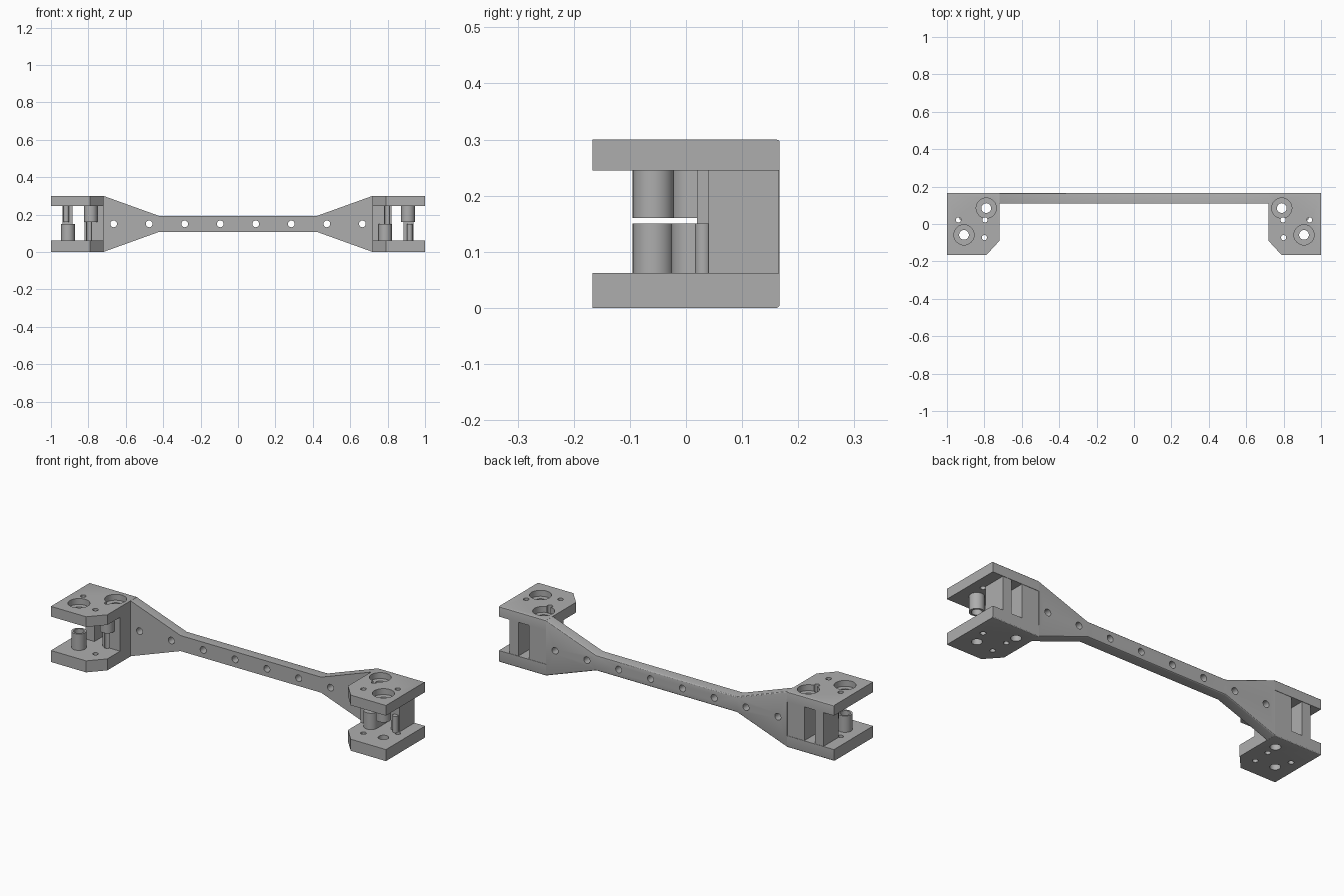
import bpy, bmesh, math

if "Cube" in bpy.data.objects:
    bpy.data.objects.remove(bpy.data.objects["Cube"])

GREY = (0.42, 0.42, 0.42, 1)
mat = bpy.data.materials.new("plain grey")
mat.use_nodes = True
mat.diffuse_color = GREY
mat.node_tree.nodes["Principled BSDF"].inputs["Base Color"].default_value = GREY

BACK, FRONT, H = 0.167, -0.167, 0.3
LOW, HIGH = 0.062, 0.245      # inner faces of the two end plates
MID = H / 2
INNER, OUTER = (0.79, 0.085), (0.909, -0.058)   # main bolt axes


def prism(name, pts, lo, hi, axis="z"):
    """Extrude a flat outline along z or y."""
    bm = bmesh.new()
    place = (lambda p, d: (p[0], p[1], d)) if axis == "z" else (lambda p, d: (p[0], d, p[1]))
    face = bm.faces.new([bm.verts.new(place(p, lo)) for p in pts])
    ext = bmesh.ops.extrude_face_region(bm, geom=[face])["geom"]
    vec = (0, 0, hi - lo) if axis == "z" else (0, hi - lo, 0)
    bmesh.ops.translate(bm, vec=vec, verts=[v for v in ext if isinstance(v, bmesh.types.BMVert)])
    bmesh.ops.recalc_face_normals(bm, faces=bm.faces)
    me = bpy.data.meshes.new(name)
    bm.to_mesh(me)
    bm.free()
    me.materials.append(mat)
    ob = bpy.data.objects.new(name, me)
    bpy.context.collection.objects.link(ob)
    return ob


def stadium(x, y0, y1, r, n=16):
    """Outline of a slot running along the second axis."""
    arc = [math.pi * i / n for i in range(n + 1)]
    pts = [(x + r * math.cos(a), y1 + r * math.sin(a)) for a in arc]
    pts += [(x - r * math.cos(a), y0 - r * math.sin(a)) for a in arc]
    return pts if y1 > y0 else pts[:n] + pts[n + 1:-1]


def rect(x0, x1, y0, y1):
    return [(x0, y0), (x1, y0), (x1, y1), (x0, y1)]


def circle(c, r):
    return stadium(c[0], c[1], c[1], r)


def soften_back(ob):
    """Round the outer back edges."""
    bm = bmesh.new()
    bm.from_mesh(ob.data)
    edges = []
    for e in bm.edges:
        a, b = (v.co for v in e.verts)
        inner = any(abs(a.z - z) < 0.001 for z in (LOW, HIGH))
        if min(a.y, b.y) > BACK - 0.001 and abs(a.x - b.x) > 0.01 and not inner:
            edges.append(e)
    bmesh.ops.bevel(bm, geom=edges, offset=0.006, segments=3, profile=0.5, affect="EDGES")
    bm.to_mesh(ob.data)
    bm.free()


def cut(ob, cutters):
    for c in cutters:
        m = ob.modifiers.new("cut", "BOOLEAN")
        m.operation, m.solver, m.object = "DIFFERENCE", "EXACT", c
    deps = bpy.context.evaluated_depsgraph_get()
    me = bpy.data.meshes.new_from_object(ob.evaluated_get(deps))
    ob.modifiers.clear()
    ob.data = me


parts = []

# Cross bar flaring at both ends, with a row of holes
half = [(0.72, 0), (0.72, H), (0.42, 0.192), (0.42, 0.108)]
outline = [half[3], half[0], half[1], half[2]]
outline += [(-x, z) for x, z in reversed(outline)]
bar = prism("cross_bar", outline, 0.11, BACK, "y")
soften_back(bar)
row = [prism("drill", circle((-0.665 + 0.19 * i, MID), 0.018), 0, 0.3, "y") for i in range(8)]
cut(bar, row)
parts.append(bar)
helpers = list(row)

for side, s in (("left", 1), ("right", -1)):
    def m(pts):
        return [(s * x, y) for x, y in pts]

    # Vertical drills for bolts and pins, and counterbores from the top
    drills = [prism("drill", m(circle(c, 0.026)), -0.1, 0.4) for c in (INNER, OUTER)]
    pins = [prism("drill", m(circle(c, 0.014)), -0.1, 0.4)
            for c in ((0.797, 0.022), (0.8, -0.073), (0.9385, 0.022))]
    bores = [prism("drill", m(circle(c, 0.054)), 0.268, 0.4) for c in (INNER, OUTER)]
    helpers += drills + pins + bores

    # End plates with a chamfered inner front corner
    plan = [(0.718, BACK), (0.718, -0.088), (0.79, FRONT), (1, FRONT), (1, BACK)]
    for level, lo, hi in (("lower", 0, LOW), ("upper", HIGH, H)):
        plate = prism(f"{side}_{level}_plate", m(plan), lo, hi)
        soften_back(plate)
        cut(plate, drills + pins + (bores if level == "upper" else []))
        parts.append(plate)

    # Walls on either side of the back window
    inner_wall = prism(f"{side}_inner_wall", m(rect(0.718, 0.822, 0.02, BACK - 0.002)), LOW, HIGH)
    cut(inner_wall, drills[:1] + pins[:1])
    pillar = prism(f"{side}_outer_pillar", m(rect(0.885, 0.937, 0.04, BACK - 0.002)), LOW, HIGH)
    parts += [inner_wall, pillar]

    # Bosses: heights swap between the two ends
    low_span, high_span = (LOW, 0.15), (0.16, HIGH)
    inner_span, outer_span = (low_span, high_span) if s > 0 else (high_span, low_span)
    inner_boss = prism(f"{side}_inner_boss", m(stadium(0.787, 0.01, 0.085, 0.036)), *inner_span)
    cut(inner_boss, drills[:1] + pins[:1])
    outer_boss = prism(f"{side}_outer_boss", m(circle(OUTER, 0.037)), *outer_span)
    cut(outer_boss, drills[1:])
    rib = prism(f"{side}_pillar_rib", m(circle((0.918, 0.031), 0.015)), *inner_span)
    parts += [inner_boss, outer_boss, rib]

for h in helpers:
    bpy.data.objects.remove(h)

# Smooth round walls, keep the edges crisp
bpy.ops.object.select_all(action="DESELECT")
for p in parts:
    p.select_set(True)
bpy.context.view_layer.objects.active = parts[0]
bpy.ops.object.shade_smooth_by_angle(angle=math.radians(30))
